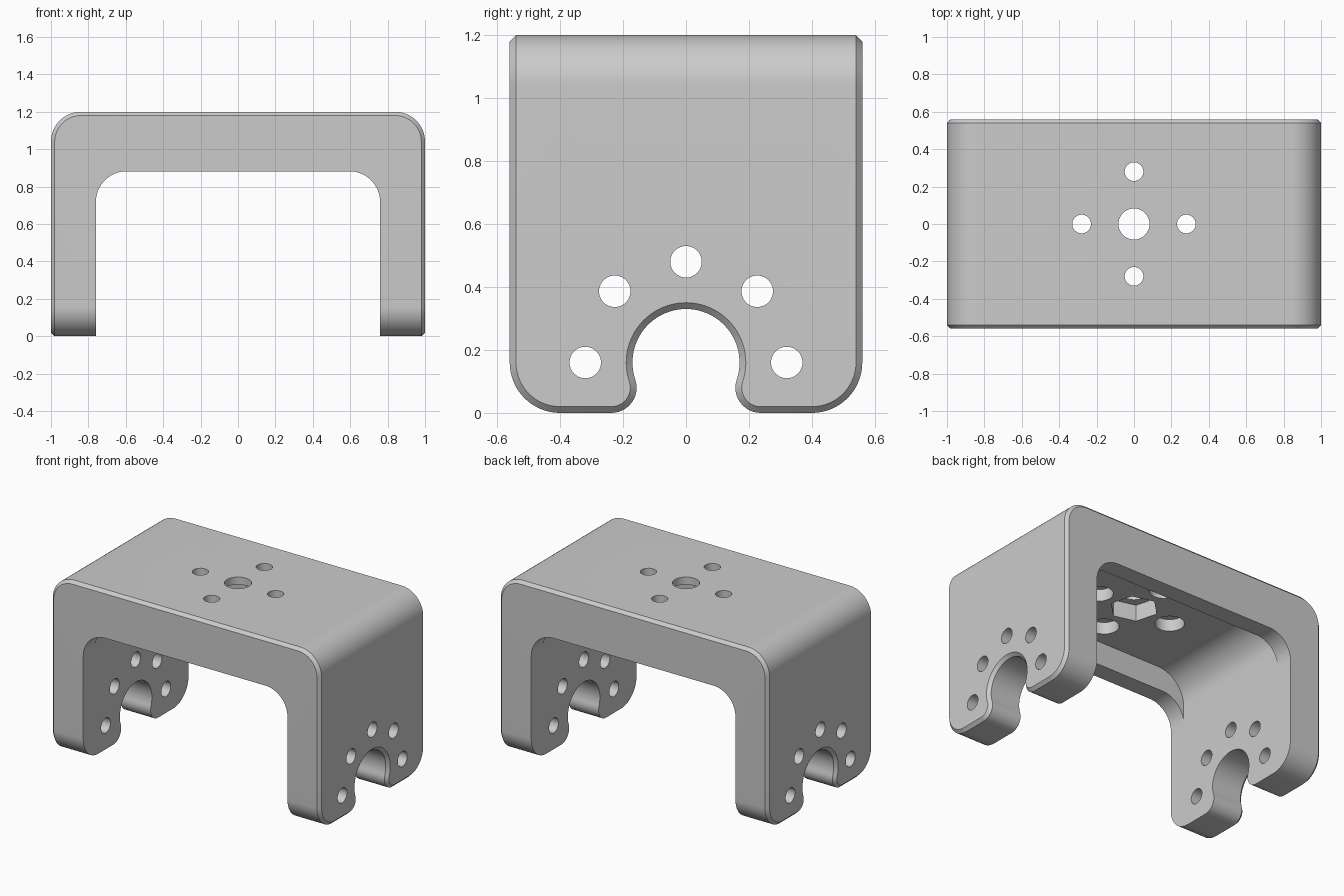
import bpy, bmesh
from math import sin, cos, pi, radians, sqrt, atan2, degrees
from mathutils import Vector

cube = bpy.data.objects.get("Cube")
if cube:
    bpy.data.objects.remove(cube, do_unlink=True)

HALF_X, HALF_Y, HEIGHT = 1.0, 0.56, 1.2
INNER_X, INNER_Z = 0.76, 0.882
POCKET_Z, POCKET_Y = 1.04, 0.44
NOTCH_Z, NOTCH_R, LIP_R = 0.16, 0.17, 0.08
CORNER_R, CHAMFER = 0.16, 0.02

grey = bpy.data.materials.new("matte grey")
grey.use_nodes = True
grey.diffuse_color = (0.6, 0.6, 0.6, 1)
grey.node_tree.nodes["Principled BSDF"].inputs["Base Color"].default_value = (0.6, 0.6, 0.6, 1)


def arc(cx, cy, r, start, end, steps=16):
    return [(cx + r * cos(radians(start + (end - start) * i / steps)),
             cy + r * sin(radians(start + (end - start) * i / steps)))
            for i in range(steps + 1)]


def mirrored(half):
    """Complete an outline that runs from the centre line on its positive side."""
    return half + [(-u, v) for u, v in reversed(half) if u > 1e-6]


def prism(name, outline, axis, low, high):
    """Extrude an outline along x, y or z."""
    place = {"x": lambda u, v, w: (w, u, v),
             "y": lambda u, v, w: (u, w, v),
             "z": lambda u, v, w: (u, v, w)}[axis]
    bm = bmesh.new()
    face = bm.faces.new([bm.verts.new(place(u, v, low)) for u, v in outline])
    new = bmesh.ops.extrude_face_region(bm, geom=[face])["geom"]
    shift = Vector(place(0, 0, high - low))
    bmesh.ops.translate(bm, vec=shift, verts=[g for g in new if isinstance(g, bmesh.types.BMVert)])
    bmesh.ops.recalc_face_normals(bm, faces=bm.faces)
    mesh = bpy.data.meshes.new(name)
    bm.to_mesh(mesh)
    bm.free()
    mesh.materials.append(grey)
    obj = bpy.data.objects.new(name, mesh)
    bpy.context.collection.objects.link(obj)
    return obj


def combine(target, tool, operation="DIFFERENCE"):
    """Apply a boolean and discard the tool."""
    mod = target.modifiers.new("cut", "BOOLEAN")
    mod.operation, mod.solver, mod.object = operation, "EXACT", tool
    bpy.context.view_layer.objects.active = target
    bpy.ops.object.modifier_apply(modifier=mod.name)
    bpy.data.objects.remove(tool, do_unlink=True)


def drill(target, axis, u, v, r, low, high, sides=40, turn=0):
    outline = arc(u, v, r, turn, turn + 360, sides)[:-1]
    combine(target, prism("drill", outline, axis, low, high))


def arch_path(x, z, r):
    """Rounded arch from the right leg end over the top to the left leg end."""
    right = [(x, -0.2)] + arc(x - r, z - r, r, 0, 90)
    return right + [(-u, v) for u, v in reversed(right)]


# Arch: rounded outer and inner profile, legs overlong at the bottom
profile = arch_path(HALF_X, HEIGHT, CORNER_R) + arch_path(INNER_X, INNER_Z, 0.165)[::-1]
bracket = prism("bracket", profile, "y", -0.8, 0.8)

# Side silhouette: rounded feet and the keyhole notch between them
lip_y = sqrt((NOTCH_R + LIP_R) ** 2 - (NOTCH_Z - LIP_R) ** 2)
tangent = degrees(atan2(LIP_R - NOTCH_Z, lip_y))
side = mirrored(arc(0, NOTCH_Z, NOTCH_R, 90, tangent, 24)
                + arc(lip_y, LIP_R, LIP_R, 180 + tangent, 270, 12)
                + arc(HALF_Y - CORNER_R, CORNER_R, CORNER_R, 270, 360)
                + [(HALF_Y, 1.5)])
combine(bracket, prism("side_silhouette", side, "x", -1.3, 1.3), "INTERSECT")

# Chamfer around the border of the outer skin
bm = bmesh.new()
bm.from_mesh(bracket.data)
bmesh.ops.remove_doubles(bm, verts=bm.verts, dist=1e-5)
skin = {f for f in bm.faces
        if all(abs(v.co.x) > HALF_X - 1e-3 or v.co.z > 1.0 for v in f.verts)}
border = [e for e in bm.edges if sum(f in skin for f in e.link_faces) == 1]
bmesh.ops.bevel(bm, geom=border, offset=CHAMFER, offset_type="OFFSET",
                segments=1, profile=0.5, affect="EDGES", clamp_overlap=False)
bm.to_mesh(bracket.data)
bm.free()

# Recess under the top, leaving a rib along the front and back
pocket = arch_path(INNER_X - 0.0005, POCKET_Z, 0.2)
combine(bracket, prism("pocket", pocket, "y", -POCKET_Y, POCKET_Y))

# Top: centre hole with hexagonal seat, four screw holes with round seats
drill(bracket, "z", 0, 0, 0.083, 0.9, 1.3)
drill(bracket, "z", 0, 0, 0.15, 0.9, 1.15, sides=6, turn=45)
for i in range(4):
    x, y = 0.28 * cos(i * pi / 2), 0.28 * sin(i * pi / 2)
    drill(bracket, "z", x, y, 0.05, 0.9, 1.3)
    drill(bracket, "z", x, y, 0.09, 0.9, 1.12)

# Legs: five holes in a half ring around the notch
for i in range(5):
    a = i * pi / 4
    drill(bracket, "x", 0.32 * cos(a), NOTCH_Z + 0.32 * sin(a), 0.05, -1.2, 1.2)

# Smooth the rounds and keep the edges sharp
bpy.ops.object.select_all(action="DESELECT")
bracket.select_set(True)
bpy.context.view_layer.objects.active = bracket
bpy.ops.object.shade_smooth_by_angle(angle=radians(30))
